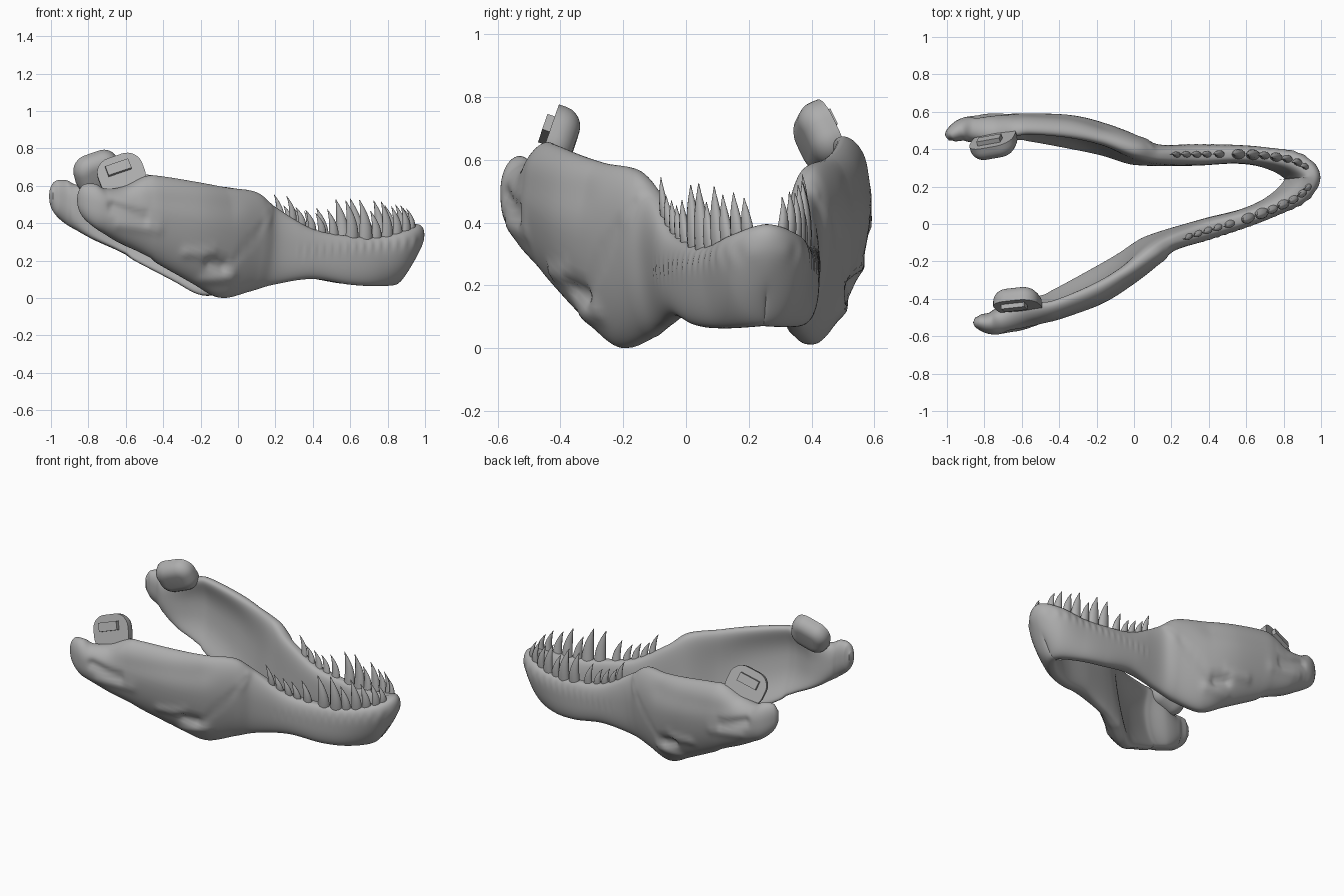
import bpy, bmesh, math
from mathutils import Matrix, Vector

cube = bpy.data.objects.get("Cube")
if cube:
    bpy.data.objects.remove(cube, do_unlink=True)

bone = bpy.data.materials.new("bone_grey")
bone.use_nodes = True
GREY = (0.42, 0.42, 0.42, 1)
bone.diffuse_color = GREY
bone.node_tree.nodes["Principled BSDF"].inputs["Base Color"].default_value = GREY

# The jaw is built along its own axis, then turned into place
FRAME = (Matrix.Translation((-0.715, 0.015, 0)) @ Matrix.Rotation(math.radians(8.5), 4, "Z")
         @ Matrix.Rotation(math.radians(1.1), 4, "X"))

# Right half: along, across, width, top, bottom, inward lean, inner hollow
STATIONS = [
    (-.215, -.49, .03, .57, .50, 0, 0),
    (-.19, -.505, .08, .615, .44, 0, 0),
    (-.13, -.522, .12, .62, .385, 0, 0),
    (-.07, -.518, .15, .595, .35, .01, .1),
    (.03, -.502, .175, .605, .295, .02, .4),
    (.15, -.50, .16, .66, .24, .04, .8),
    (.24, -.495, .155, .66, .19, .06, .9),
    (.45, -.447, .17, .627, .085, .08, .8),
    (.62, -.382, .155, .597, .007, .08, .5),
    (.78, -.29, .15, .572, .04, .06, .2),
    (.89, -.237, .115, .49, .075, .03, .1),
    (1.09, -.20, .12, .375, .105, .01, .1),
    (1.30, -.172, .105, .335, .075, .01, .1),
    (1.46, -.138, .105, .33, .065, .03, 0),
    (1.61, -.085, .13, .365, .07, .09, 0),
    (1.68, 0, .13, .395, .08, .16, 0),
]

# Grooves and ridges on the outer side: start, end, radius, amount
RELIEF = [
    ((.83, .47), (.62, .20), .018, -.005),
    ((.80, .42), (.85, .50), .025, .007),
    ((.50, .20), (.57, .18), .03, -.03),
    ((.48, .10), (.62, .12), .03, .014),
    ((.36, .25), (.50, .24), .025, .012),
    ((-.05, .50), (.13, .44), .03, -.018),
    ((-.02, .40), (.20, .38), .03, .008),
    ((.10, .54), (.60, .50), .06, -.008),
]


def spline(t):
    """Smooth position on the station table, t from 0 to len - 1."""
    i = min(int(t), len(STATIONS) - 2)
    f = t - i
    first, last = STATIONS[0], STATIONS[-2]
    end = (last[0], -last[1]) + last[2:]
    table = [first] + STATIONS + [end]
    return [b + f * ((c - a) / 2 + f * ((2 * a - 5 * b + 4 * c - d) / 2
            + f * (3 * b - a - 3 * c + d) / 2))
            for a, b, c, d in zip(*table[i:i + 4])]


def tangent(t):
    if t >= len(STATIONS) - 1:
        return Vector((0, 1))
    a, b = spline(max(t - .02, 0)), spline(t + .02)
    return Vector((b[0] - a[0], b[1] - a[1])).normalized()


def relief(u, z):
    p, total = Vector((u, z)), 0
    for a, b, r, amount in RELIEF:
        a, b = Vector(a), Vector(b)
        k = max(0, min(1, (p - a).dot(b - a) / (b - a).length_squared))
        total += amount * math.exp(-((p - a.lerp(b, k)).length / r) ** 2)
    # Row of small nerve pits under the tooth line
    if u > 1:
        total += .0025 * math.sin(u * 140) * math.exp(-((z - .17 - u * .08) / .03) ** 2)
    return total


def power(x, p):
    return math.copysign(abs(x) ** p, x)


def finish(bm, name, angle):
    bmesh.ops.recalc_face_normals(bm, faces=bm.faces)
    mesh = bpy.data.meshes.new(name)
    bm.to_mesh(mesh)
    bm.free()
    obj = bpy.data.objects.new(name, mesh)
    bpy.context.collection.objects.link(obj)
    mesh.materials.append(bone)
    obj.matrix_world = FRAME
    mirror = obj.modifiers.new("Mirror", "MIRROR")
    mirror.use_axis = (False, True, False)
    mirror.merge_threshold = .0005
    bpy.ops.object.select_all(action="DESELECT")
    obj.select_set(True)
    bpy.context.view_layer.objects.active = obj
    bpy.ops.object.shade_smooth_by_angle(angle=math.radians(angle))


def bridge(bm, rings):
    for a, b in zip(rings, rings[1:]):
        n = len(a)
        for j in range(n):
            bm.faces.new((a[j], a[(j + 1) % n], b[(j + 1) % n], b[j]))


# Jaw bone: sections swept from the rear end to the chin
bm = bmesh.new()
rings, STEPS, SIDES = [], 225, 64
for i in range(STEPS + 1):
    t = i / STEPS * (len(STATIONS) - 1)
    u, v, width, top, bottom, lean, hollow = spline(t)
    tan = tangent(t)
    out = Vector((tan.y, -tan.x))
    # Rear: lens-shaped outside, thick flat underside; front: boxier
    front = max(0, min(1, (u - .6) / .4))
    rear = (1 - front) * max(0, min(1, (u + .15) / .2))
    ring = []
    for j in range(SIDES):
        angle = math.tau * j / SIDES
        c, s = math.cos(angle), power(math.sin(angle), .8)
        flat_inside = c < 0 and s < 0
        side = power(c, 1 - .3 * front - (.45 * rear if flat_inside else 0))
        z = (top + bottom) / 2 + s * (top - bottom) / 2
        offset = side * width / 2 - lean * ((1 - s) / 2) ** 1.7
        offset -= .025 * rear * max(s, 0) ** 2
        if side < 0:
            offset -= side * max(hollow, 0) * width / 2 * (1 - abs(s) ** 3)
        else:
            offset += relief(u, z) * min(1, side * 1.5)
        ring.append(bm.verts.new((u + out.x * offset, min(v + out.y * offset, 0), z)))
    rings.append(ring)
bridge(bm, rings)
bm.faces.new(rings[0])
finish(bm, "jaw_bone", 60)

# Teeth: curved cones along the tooth line (along, height, radius)
TEETH = [(.98, .12, .022), (1.035, .09, .024), (1.09, .10, .025), (1.145, .10, .025),
         (1.21, .13, .028), (1.31, .19, .037), (1.385, .20, .039), (1.445, .14, .03),
         (1.505, .18, .034), (1.565, .14, .029), (1.615, .13, .027), (1.65, .10, .023)]
bm = bmesh.new()
for u, height, radius in TEETH:
    t = next(k / 50 for k in range(50 * len(STATIONS)) if spline(k / 50)[0] >= u)
    p, tan = spline(t), tangent(t)
    inward = Vector((-tan.y, tan.x))
    base = Vector(p[:2])
    rings = []
    for k in range(9):
        f = k / 8
        r = radius * max(1 - f ** 2, .05)
        mid = base - inward * .012 * math.sin(f * 2) + Vector((.014 * f - .05 * f ** 2, 0))
        z = p[3] - .03 + f * (height + .03)
        ring = []
        for j in range(12):
            a = math.tau * j / 12
            q = mid + tan * r * math.cos(a) + inward * r * .72 * math.sin(a)
            ring.append(bm.verts.new((q.x, q.y, z)))
        rings.append(ring)
    bridge(bm, rings)
    bm.faces.new(rings[0])
    bm.faces.new(rings[-1])
finish(bm, "teeth", 60)

# Joint knobs, domed inside, with a small peg on the flat outer face
KNOB = (Matrix.Translation((.03, -.412, .657)) @ Matrix.Rotation(math.radians(-9), 4, "Z")
        @ Matrix.Rotation(math.radians(-20), 4, "X") @ Matrix.Rotation(math.radians(-20), 4, "Y"))


def block(name, size, shift, corner, dome):
    bm = bmesh.new()
    bmesh.ops.create_cube(bm, size=1, matrix=Matrix.Diagonal((*size, 1)))
    if corner:
        # Round the outline first, then dome the inner rim
        edges = [e for e in bm.edges if abs((e.verts[0].co - e.verts[1].co).y) > .01]
        bmesh.ops.bevel(bm, geom=edges, offset=corner, segments=8, profile=.5, affect="EDGES")
        rim = [e for e in bm.edges if min(v.co.y for v in e.verts) > 0]
        bmesh.ops.bevel(bm, geom=rim, offset=dome, segments=6, profile=.5, affect="EDGES")
    bm.transform(KNOB @ Matrix.Translation(shift))
    finish(bm, name, 40)


block("joint_knob", (.25, .09, .215), (0, 0, 0), .085, .065)
block("joint_peg", (.13, .05, .055), (-.005, -.045, .035), 0, 0)
